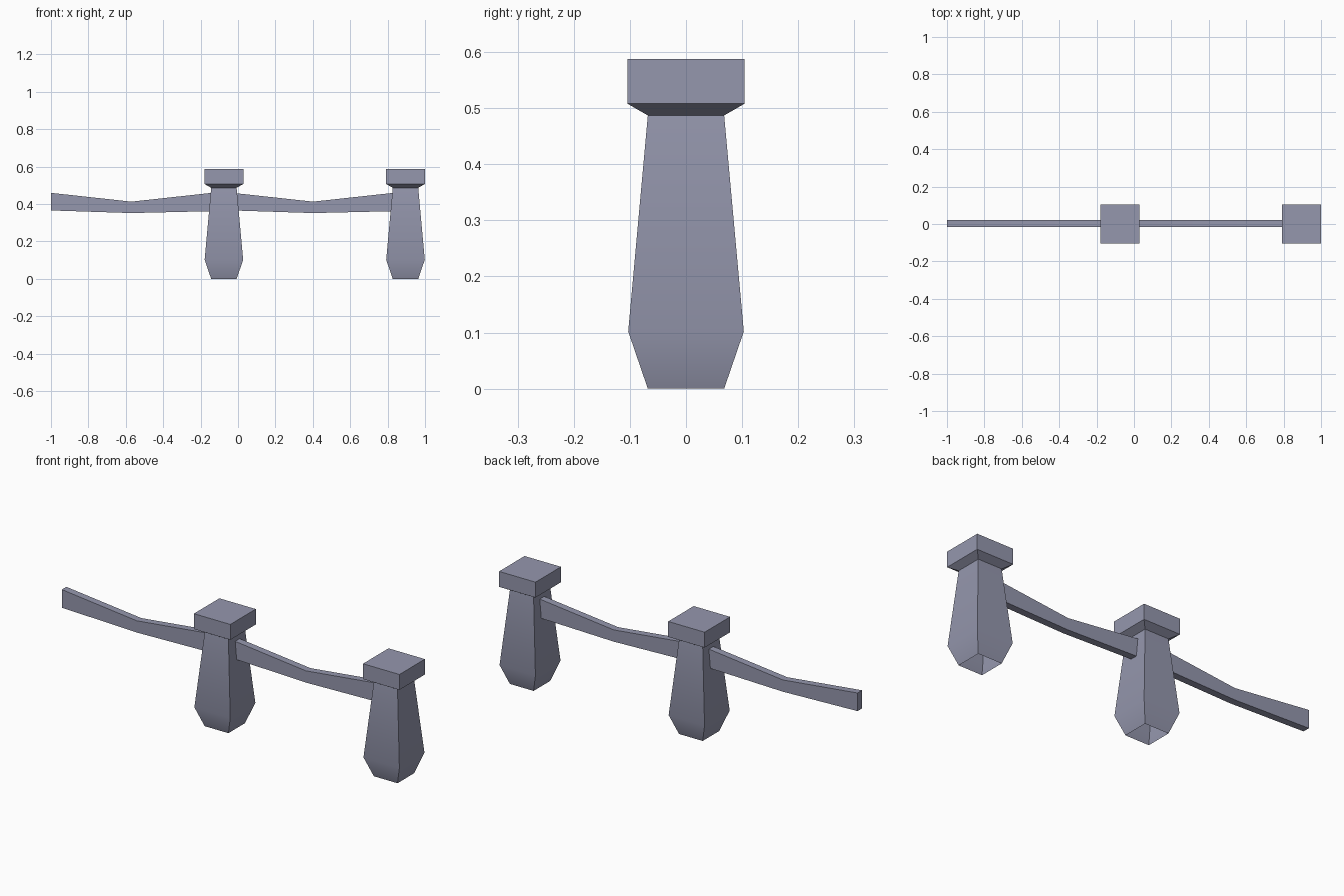
import bpy, bmesh, math

if "Cube" in bpy.data.objects:
    bpy.data.objects.remove(bpy.data.objects["Cube"])

stone = bpy.data.materials.new("grey_blue_stone")
stone.diffuse_color = (0.30, 0.31, 0.42, 1)
stone.use_nodes = True
stone.node_tree.nodes["Principled BSDF"].inputs["Base Color"].default_value = stone.diffuse_color


def finish(bm, name):
    bmesh.ops.recalc_face_normals(bm, faces=bm.faces)
    mesh = bpy.data.meshes.new(name)
    bm.to_mesh(mesh)
    bm.free()
    mesh.materials.append(stone)
    obj = bpy.data.objects.new(name, mesh)
    bpy.context.collection.objects.link(obj)
    bpy.ops.object.select_all(action='DESELECT')
    obj.select_set(True)
    bpy.context.view_layer.objects.active = obj
    bpy.ops.object.shade_smooth_by_angle(angle=math.radians(30))
    return obj


def loft(bm, rings):
    for a, b in zip(rings, rings[1:]):
        for i in range(4):
            j = (i + 1) % 4
            bm.faces.new((a[i], a[j], b[j], b[i]))


# Square post with flared cap: (height, half width), open underneath
POST = [(0, 0.068), (0.102, 0.103), (0.487, 0.068), (0.508, 0.1045), (0.588, 0.1045)]


def post(name, x):
    bm = bmesh.new()
    rings = [[bm.verts.new((x + sx * h, sy * h, z))
              for sx, sy in ((-1, -1), (1, -1), (1, 1), (-1, 1))] for z, h in POST]
    loft(bm, rings)
    bm.faces.new(rings[-1])
    finish(bm, name)


# Sagging rail: (offset from middle, bottom, top)
RAIL = [(-0.43, 0.366, 0.460), (0, 0.352, 0.413), (0.43, 0.362, 0.460)]


def rail(name, x):
    bm = bmesh.new()
    y0, y1 = -0.016, 0.021
    rings = [[bm.verts.new((x + dx, y, z))
              for y, z in ((y0, lo), (y1, lo), (y1, hi), (y0, hi))] for dx, lo, hi in RAIL]
    loft(bm, rings)
    bm.faces.new(rings[0])
    bm.faces.new(rings[-1])
    finish(bm, name)


# Two repeats of rail and post along x
STEP = 0.971
for n, side in enumerate(("left", "right")):
    post(side + "_post", -0.0755 + n * STEP)
    rail(side + "_rail", -0.57 + n * STEP)
